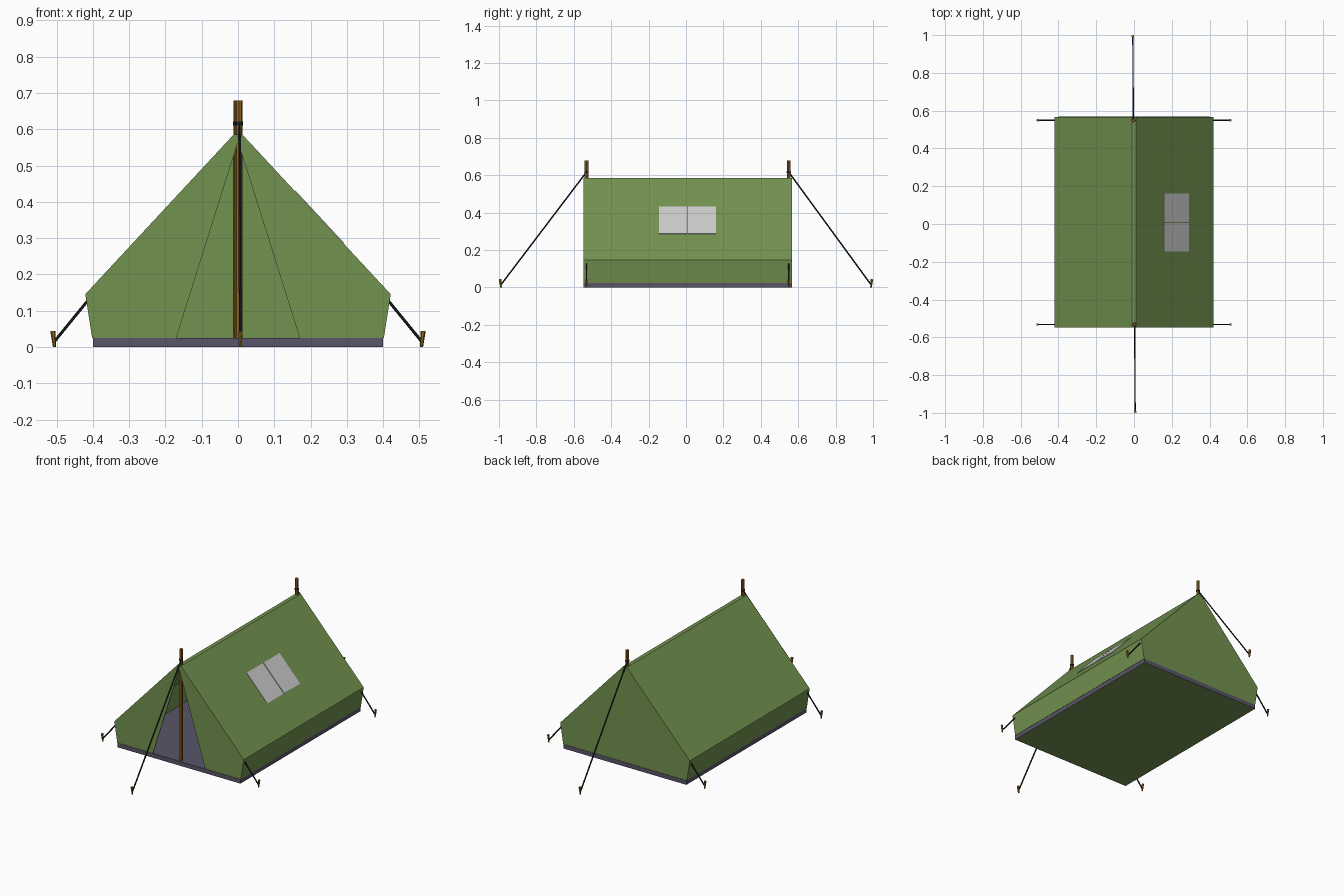
import bpy, bmesh, math
from mathutils import Vector, Matrix

if "Cube" in bpy.data.objects:
    bpy.data.objects.remove(bpy.data.objects["Cube"])


def material(name, rgb):
    m = bpy.data.materials.new(name)
    m.diffuse_color = (*rgb, 1)
    m.use_nodes = True
    m.node_tree.nodes["Principled BSDF"].inputs["Base Color"].default_value = m.diffuse_color
    return m


GREEN = material("green_canvas", (0.17, 0.29, 0.08))
SHEET = material("groundsheet_grey", (0.10, 0.09, 0.14))
GLASS = material("window_grey", (0.55, 0.55, 0.55))
WOOD = material("wood", (0.29, 0.13, 0.012))
ROPE = material("rope_dark", (0.012, 0.016, 0.02))

Y0, Y1 = -0.547, 0.566          # canvas ends
POLES = (-0.532, 0.549)         # pole positions along y
FLOOR = 0.025
BASE, EAVE, RIDGE = (0.40, FLOOR), (0.419, 0.145), (0.011, 0.584)


def mesh_object(name, verts, faces, mat, thickness=0):
    me = bpy.data.meshes.new(name)
    me.from_pydata(verts, [], faces)
    ob = bpy.data.objects.new(name, me)
    bpy.context.collection.objects.link(ob)
    me.materials.append(mat)
    bm = bmesh.new()
    bm.from_mesh(me)
    bmesh.ops.recalc_face_normals(bm, faces=bm.faces)
    bm.to_mesh(me)
    bm.free()
    if thickness:
        mod = ob.modifiers.new("cloth_thickness", "SOLIDIFY")
        mod.thickness = thickness
        mod.offset = 0
    return ob


def rod(name, a, b, r1, r2, sides, mat):
    a, b = Vector(a), Vector(b)
    d = b - a
    bm = bmesh.new()
    rot = d.to_track_quat("Z", "Y").to_matrix().to_4x4()
    bmesh.ops.create_cone(bm, cap_ends=True, segments=sides, radius1=r1, radius2=r2,
                          depth=d.length, matrix=Matrix.Translation((a + b) / 2) @ rot)
    me = bpy.data.meshes.new(name)
    bm.to_mesh(me)
    bm.free()
    me.materials.append(mat)
    ob = bpy.data.objects.new(name, me)
    bpy.context.collection.objects.link(ob)
    return ob


def box(name, size, matrix, mat):
    bm = bmesh.new()
    bmesh.ops.create_cube(bm, size=1, matrix=matrix @ Matrix.Diagonal((*size, 1)))
    me = bpy.data.meshes.new(name)
    bm.to_mesh(me)
    bm.free()
    me.materials.append(mat)
    ob = bpy.data.objects.new(name, me)
    bpy.context.collection.objects.link(ob)
    return ob


# groundsheet, grey with a green underside
floor = box("groundsheet", (0.80, Y1 - Y0 + 0.004, FLOOR),
            Matrix.Translation((0, (Y0 + Y1) / 2, FLOOR / 2)), SHEET)
floor.data.materials.append(GREEN)
for p in floor.data.polygons:
    if p.normal.z < -0.5:
        p.material_index = 1

# walls and roof, one folded sheet
half = [BASE, EAVE, RIDGE]
profile = half + [(-x, z) for x, z in reversed(half)]
n = len(profile)
verts = [(x, y, z) for y in (Y0, Y1) for x, z in profile]
mesh_object("roof_and_walls", verts,
            [(i, i + 1, n + i + 1, n + i) for i in range(n - 1)], GREEN, 0.004)

# closed back end
mesh_object("back_wall", [(x, Y1 - 0.002, z) for x, z in profile],
            [tuple(range(n))], GREEN, 0.004)

# front end with a triangular doorway
for s, side in ((1, "right"), (-1, "left")):
    pts = [(0.17, FLOOR)] + half + [(0, RIDGE[1]), (0, 0.565)]
    mesh_object("front_panel_" + side, [(s * x, Y0 + 0.002, z) for x, z in pts],
                [tuple(range(len(pts)))], GREEN, 0.004)

# two window panes set in the right roof slope
slope = Vector((EAVE[0] - RIDGE[0], 0, EAVE[1] - RIDGE[1])).normalized()
t = (0.357 - RIDGE[1]) / slope.z
centre_x = RIDGE[0] + slope.x * t
tilt = Matrix.Rotation(math.atan2(-slope.z, slope.x), 4, "Y")
for y, side in ((-0.070, "front"), (0.086, "back")):
    box("window_pane_" + side, (0.197, 0.149, 0.008),
        Matrix.Translation((centre_x, y, 0.357)) @ tilt, GLASS)


def peg(name, x, y, out):
    # tapered peg leaning slightly outward
    out = Vector(out)
    top = Vector((x, y, 0.044)) + out * 0.002
    rod(name, Vector((x, y, 0)) - out * 0.002, top, 0.004, 0.0075, 6, WOOD)


# poles, end guy ropes and pegs
for y, s, x, end in ((POLES[0], -1, 0.004, "front"), (POLES[1], 1, -0.004, "back")):
    rod(end + "_pole", (x * 0.7, y, 0.001), (x * 0.7, y, 0.679), 0.0095, 0.0095, 8, WOOD)
    rod(end + "_guy_rope", (x, y, 0.617), (x * 1.5, s * 0.991, 0.012), 0.004, 0.004, 6, ROPE)
    # loop of rope tied round the pole
    rod(end + "_rope_knot", (x * 0.7, y, 0.611), (x * 0.7, y, 0.621), 0.0115, 0.0115, 8, ROPE)
    peg(end + "_peg", x * 1.5, s * 0.991, (0, s, 0))
    # side guy ropes and pegs at each corner
    for sx, side in ((1, "right"), (-1, "left")):
        rod(f"{end}_{side}_guy_rope", (sx * 0.414, y, 0.128), (sx * 0.507, y, 0.014),
            0.004, 0.004, 6, ROPE)
        peg(f"{end}_{side}_peg", sx * 0.508, y, (sx, 0, 0))
